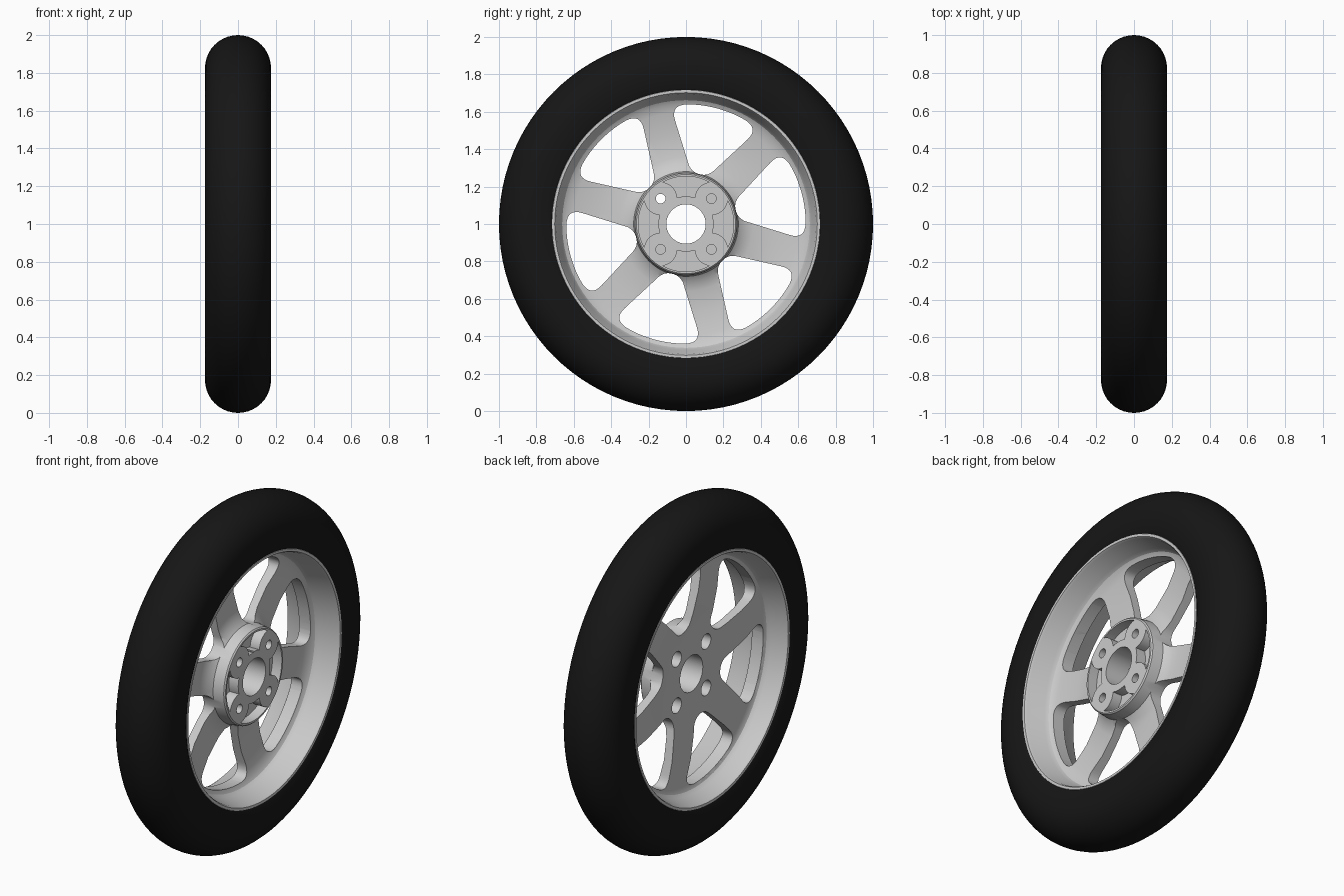
import bpy, bmesh
from math import sin, cos, pi, radians, acos
from mathutils import Vector

if "Cube" in bpy.data.objects:
    bpy.data.objects.remove(bpy.data.objects["Cube"])

CZ = 1.0  # axle height


def make_object(name, bm):
    bmesh.ops.recalc_face_normals(bm, faces=bm.faces[:])
    me = bpy.data.meshes.new(name)
    bm.to_mesh(me)
    bm.free()
    ob = bpy.data.objects.new(name, me)
    bpy.context.collection.objects.link(ob)
    return ob


def lathe(name, profile, seg):
    """Spin a closed (x, radius) profile around the axle."""
    bm = bmesh.new()
    rings = []
    for i in range(seg):
        a = 2 * pi * i / seg
        rings.append([bm.verts.new((x, r * cos(a), CZ + r * sin(a))) for x, r in profile])
    n = len(profile)
    for i in range(seg):
        p, q = rings[i], rings[(i + 1) % seg]
        for j in range(n):
            k = (j + 1) % n
            bm.faces.new((p[j], p[k], q[k], q[j]))
    return make_object(name, bm)


def prisms(name, outlines, x0, x1):
    """Extrude 2D (y, z) outlines along the axle direction."""
    bm = bmesh.new()
    for pts in outlines:
        a = [bm.verts.new((x0, p[0], CZ + p[1])) for p in pts]
        b = [bm.verts.new((x1, p[0], CZ + p[1])) for p in pts]
        bm.faces.new(a)
        bm.faces.new(b)
        for i in range(len(pts)):
            k = (i + 1) % len(pts)
            bm.faces.new((a[i], a[k], b[k], b[i]))
    return make_object(name, bm)


def polar(r, deg):
    return Vector((r * cos(radians(deg)), r * sin(radians(deg))))


def fillet(prev, corner, nxt, d, steps=8):
    a = corner + (prev - corner).normalized() * d
    b = corner + (nxt - corner).normalized() * d
    return [a * (1 - t) ** 2 + corner * (2 * t * (1 - t)) + b * t * t
            for t in (i / steps for i in range(steps + 1))]


def circle(c, r, n=32):
    return [c + polar(r, 360 * i / n) for i in range(n)]


def cut(target, cutter):
    mod = target.modifiers.new("cut", 'BOOLEAN')
    mod.operation = 'DIFFERENCE'
    mod.solver = 'EXACT'
    mod.object = cutter
    bpy.context.view_layer.objects.active = target
    bpy.ops.object.modifier_apply(modifier=mod.name)
    bpy.data.objects.remove(cutter)


def smooth(ob, deg):
    bpy.ops.object.select_all(action='DESELECT')
    ob.select_set(True)
    bpy.context.view_layer.objects.active = ob
    bpy.ops.object.shade_smooth_by_angle(angle=radians(deg))


# Tyre: flat side walls with a round tread
tread = [(-0.175 * cos(pi * i / 20), 0.825 + 0.175 * sin(pi * i / 20)) for i in range(21)]
tyre = lathe("tyre", [(-0.165, 0.712), (-0.175, 0.73)] + tread + [(0.175, 0.73), (0.165, 0.712)], 96)
mat = bpy.data.materials.new("black_rubber")
mat.diffuse_color = (0.008, 0.008, 0.008, 1)
mat.use_nodes = True
mat.node_tree.nodes["Principled BSDF"].inputs["Base Color"].default_value = mat.diffuse_color
tyre.data.materials.append(mat)
smooth(tyre, 40)

# Wheel: hub, bowed spoke disc and rim barrel in one section
wheel = lathe("wheel", [
    (-0.035, 0.105), (-0.035, 0.27), (-0.048, 0.36), (-0.056, 0.48), (-0.05, 0.6),
    (-0.052, 0.64), (-0.06, 0.658), (-0.08, 0.674), (-0.158, 0.695), (-0.17, 0.702),
    (-0.17, 0.716), (-0.15, 0.73), (0.15, 0.73), (0.17, 0.716), (0.17, 0.702),
    (0.158, 0.695), (0.055, 0.674), (0.035, 0.662), (0.022, 0.642), (0.012, 0.6),
    (-0.004, 0.48), (0.0, 0.36), (0.012, 0.31), (0.035, 0.28), (0.098, 0.272),
    (0.105, 0.265), (0.105, 0.105)], 96)

# Six rounded windows between the spokes
windows = []
for k in range(6):
    m = 15 + 60 * k
    i0, i1 = polar(0.28, m - 9.5), polar(0.28, m + 9.5)
    arc = [polar(0.64, m - 22.5 + 45 * i / 16) for i in range(17)]
    o0, o1 = arc[0], arc[-1]
    pts = fillet(i0, o0, arc[3], 0.085) + arc[4:-4] + fillet(arc[-4], o1, i1, 0.085)
    pts += fillet(o1, i1, i0, 0.044) + fillet(i1, i0, o0, 0.044)
    windows.append(pts)
cut(wheel, prisms("window_cutter", windows, -0.14, 0.14))

# Four hub pockets wrapped around the bolt bosses
BOLT_R, BOSS = 0.192, 0.088


def pocket_half(r):
    c = (r * r + BOLT_R ** 2 - BOSS ** 2) / (2 * r * BOLT_R)
    return 45 - acos(c) * 180 / pi


pockets = []
radii = [0.148 + (0.255 - 0.148) * i / 10 for i in range(11)]
for k in range(4):
    m = 90 * k
    h0, h1 = pocket_half(radii[0]), pocket_half(radii[-1])
    pts = [polar(r, m - pocket_half(r)) for r in radii]
    pts += [polar(0.255, m - h1 + 2 * h1 * i / 12) for i in range(1, 12)]
    pts += [polar(r, m + pocket_half(r)) for r in reversed(radii)]
    pts += [polar(0.148, m + h0 - 2 * h0 * i / 6) for i in range(1, 6)]
    pockets.append(pts)
cut(wheel, prisms("pocket_cutter", pockets, 0.045, 0.2))

# Bolt holes, counterbored from the back
bolts = [polar(BOLT_R, 45 + 90 * k) for k in range(4)]
cut(wheel, prisms("bolt_cutter", [circle(b, 0.026) for b in bolts], -0.2, 0.2))
cut(wheel, prisms("counterbore_cutter", [circle(b, 0.044) for b in bolts], -0.2, 0.03))
smooth(wheel, 25)
